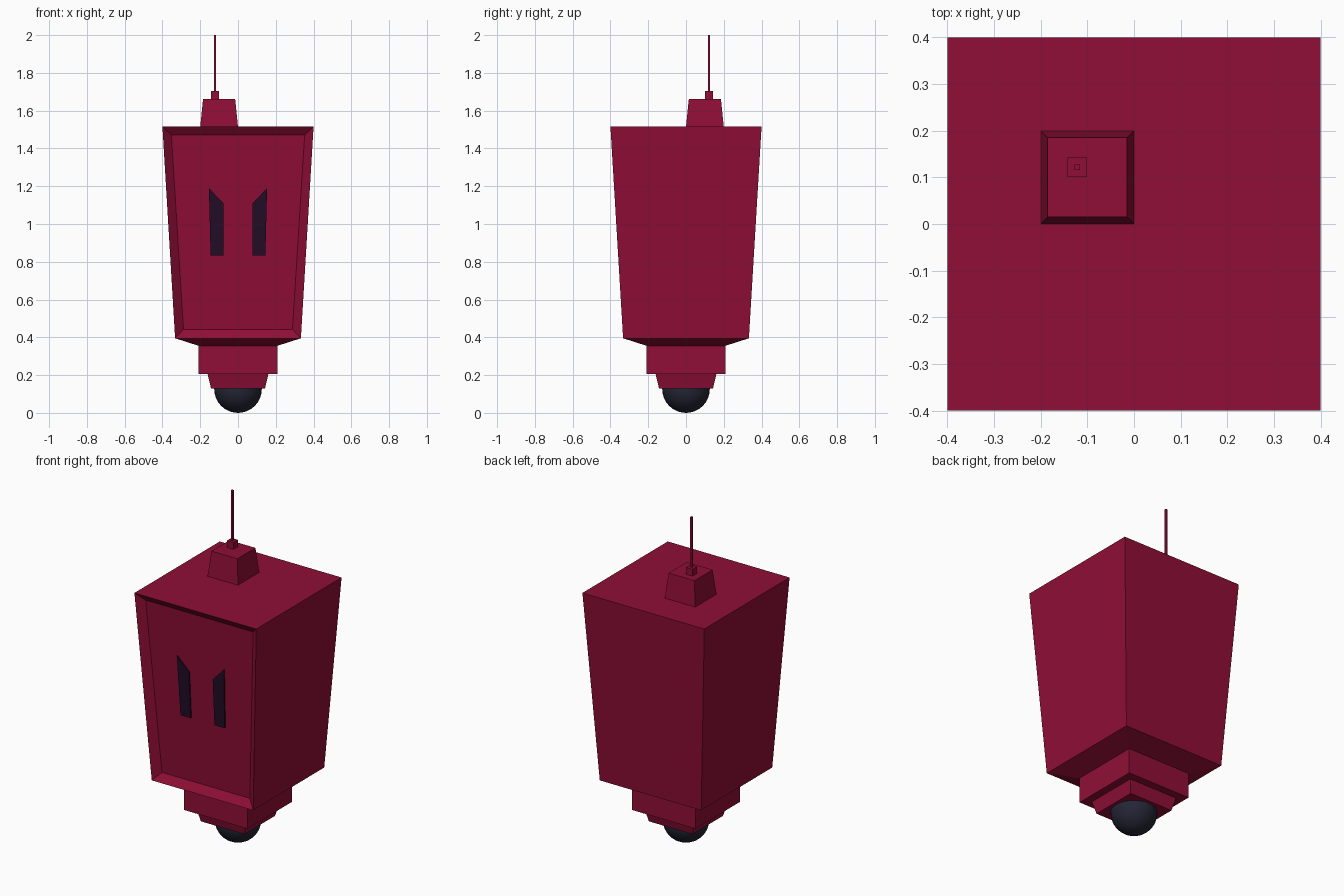
import bpy, bmesh
from mathutils import Vector

if "Cube" in bpy.data.objects:
    bpy.data.objects.remove(bpy.data.objects["Cube"])


def material(name, rgb):
    m = bpy.data.materials.new(name)
    m.diffuse_color = (*rgb, 1)
    m.use_nodes = True
    m.node_tree.nodes["Principled BSDF"].inputs["Base Color"].default_value = m.diffuse_color
    return m


CRIMSON = material("crimson shell", (0.28, 0.0045, 0.038))
SLIT = material("dark purple slit", (0.017, 0.004, 0.019))
LENS = material("dark lens", (0.018, 0.019, 0.036))


def finish(name, bm, mat):
    bmesh.ops.recalc_face_normals(bm, faces=bm.faces[:])
    mesh = bpy.data.meshes.new(name)
    bm.to_mesh(mesh)
    bm.free()
    mesh.materials.append(mat)
    ob = bpy.data.objects.new(name, mesh)
    bpy.context.collection.objects.link(ob)
    return ob


def square_stack(levels, cx=0, cy=0):
    """Skin of square rings; levels are (z, half width)."""
    bm = bmesh.new()
    rings = [[bm.verts.new((cx + sx * h, cy + sy * h, z))
              for sx, sy in ((-1, -1), (1, -1), (1, 1), (-1, 1))] for z, h in levels]
    for a, b in zip(rings, rings[1:]):
        for i in range(4):
            j = (i + 1) % 4
            bm.faces.new((a[i], a[j], b[j], b[i]))
    bm.faces.new(rings[0][::-1])
    bm.faces.new(rings[-1])
    return bm


TAPER = (0.40 - 0.333) / (1.515 - 0.395)
DEPTH = 0.035


def panel_y(z):
    """Depth of the recessed front panel at height z."""
    return -(0.333 + TAPER * (z - 0.395)) + DEPTH


# tapered body with sloped underside and a recessed front panel
bm = square_stack([(0.355, 0.208), (0.395, 0.333), (1.515, 0.40)])
bm.normal_update()
front = max(bm.faces, key=lambda f: -f.normal.y * f.calc_area())
bmesh.ops.inset_region(bm, faces=[front], thickness=0.065)
for v in front.verts:
    v.co.y = panel_y(v.co.z)
finish("body", bm, CRIMSON)

# stepped neck and lens collar
finish("neck", square_stack([(0.205, 0.208), (0.356, 0.208)]), CRIMSON)
finish("lens_collar", square_stack([(0.13, 0.143), (0.206, 0.161)]), CRIMSON)

# antenna base, socket and rod, off centre on the roof
finish("antenna_base", square_stack([(1.514, 0.10), (1.662, 0.085)], -0.10, 0.10), CRIMSON)
finish("antenna_socket", square_stack([(1.66, 0.021), (1.703, 0.021)], -0.122, 0.122), CRIMSON)
finish("antenna_rod", square_stack([(1.70, 0.006), (2.0, 0.006)], -0.122, 0.122), CRIMSON)

# pair of slanted slits on the panel
for side, label in ((-1, "left"), (1, "right")):
    bm = bmesh.new()
    outline = [(0.078, 0.832), (0.145, 0.832), (0.154, 1.19), (0.078, 1.11)]
    face = bm.faces.new([bm.verts.new((side * x, panel_y(z) + 0.001, z)) for x, z in outline])
    ext = bmesh.ops.extrude_face_region(bm, geom=[face], use_keep_orig=True)
    for v in (g for g in ext["geom"] if isinstance(g, bmesh.types.BMVert)):
        v.co += Vector((0, -0.009, 0))
    finish(label + "_slit", bm, SLIT)

# smooth lens ball
bm = bmesh.new()
bmesh.ops.create_uvsphere(bm, u_segments=32, v_segments=16, radius=0.126)
for v in bm.verts:
    v.co.z += 0.126
lens = finish("lens", bm, LENS)
for p in lens.data.polygons:
    p.use_smooth = True
